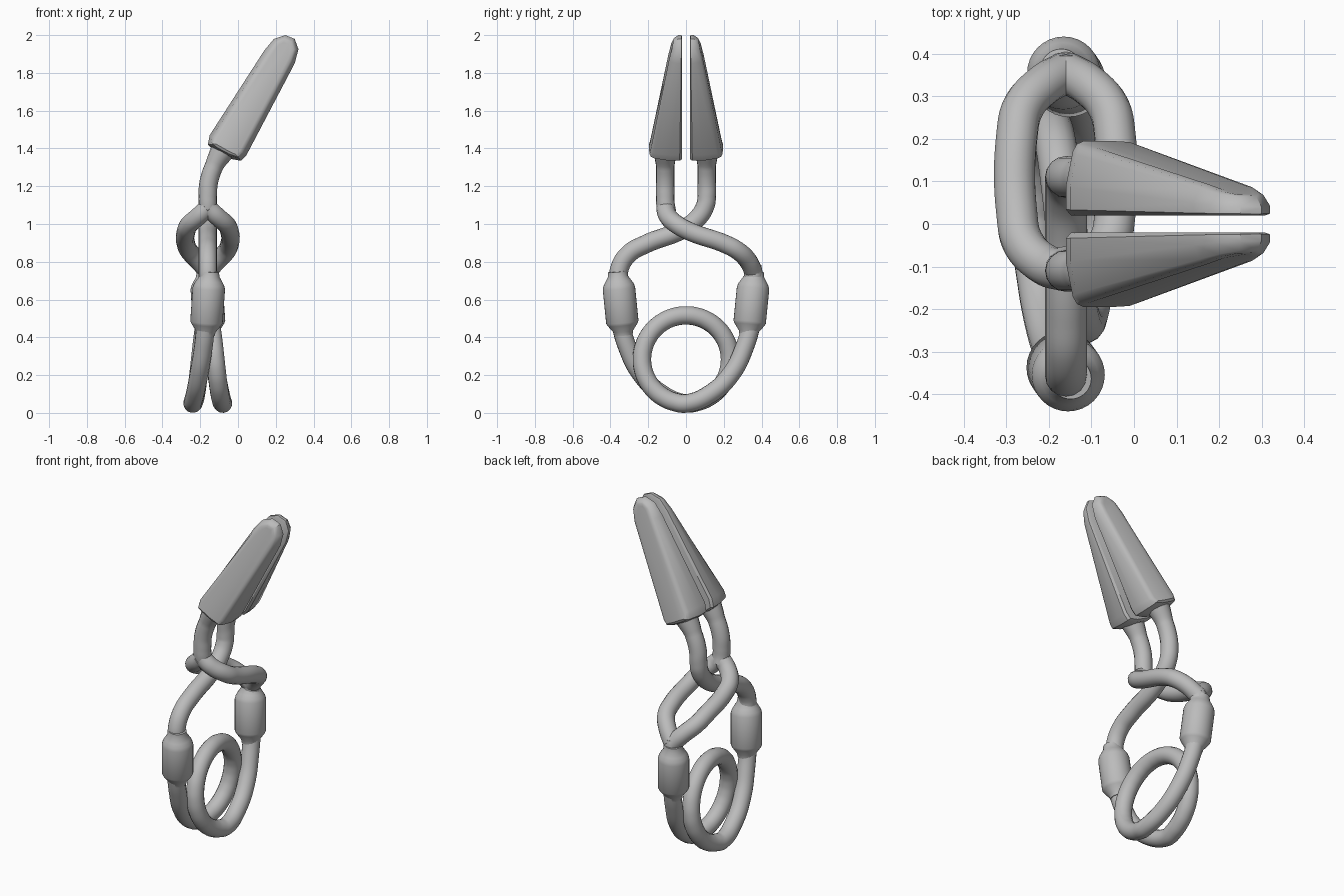
import bpy, bmesh, math
from mathutils import Vector

if "Cube" in bpy.data.objects:
    bpy.data.objects.remove(bpy.data.objects["Cube"], do_unlink=True)

grey = bpy.data.materials.new("plain grey")
grey.use_nodes = True
COLOUR = (0.5, 0.5, 0.5, 1)
grey.diffuse_color = COLOUR
grey.node_tree.nodes["Principled BSDF"].inputs["Base Color"].default_value = COLOUR

MID = -0.16   # x of the mechanism's centre plane
ROD = 0.049   # rod radius


def smooth(ob, angle=40):
    bpy.ops.object.select_all(action='DESELECT')
    ob.select_set(True)
    bpy.context.view_layer.objects.active = ob
    bpy.ops.object.shade_smooth_by_angle(angle=math.radians(angle))


def rod(name, points, end_flare=1.0):
    """Round rod through the given points, turned into a mesh."""
    curve = bpy.data.curves.new(name, 'CURVE')
    curve.dimensions = '3D'
    curve.bevel_depth = ROD
    curve.bevel_resolution = 6
    curve.resolution_u = 8
    curve.use_fill_caps = True
    spline = curve.splines.new('BEZIER')
    spline.bezier_points.add(len(points) - 1)
    for bp, co in zip(spline.bezier_points, points):
        bp.co = co
        bp.handle_left_type = bp.handle_right_type = 'AUTO'
    spline.bezier_points[-1].radius = end_flare
    ob = bpy.data.objects.new(name, curve)
    bpy.context.collection.objects.link(ob)
    bpy.ops.object.select_all(action='DESELECT')
    ob.select_set(True)
    bpy.context.view_layer.objects.active = ob
    bpy.ops.object.convert(target='MESH')
    ob = bpy.context.object
    ob.data.materials.clear()
    ob.data.materials.append(grey)
    smooth(ob)
    return ob


def mesh_object(name, bm):
    bmesh.ops.recalc_face_normals(bm, faces=bm.faces)
    mesh = bpy.data.meshes.new(name)
    bm.to_mesh(mesh)
    bm.free()
    mesh.materials.append(grey)
    ob = bpy.data.objects.new(name, mesh)
    bpy.context.collection.objects.link(ob)
    return ob


def loft(bm, rings):
    """Skin equal-length rings of points and cap both ends."""
    rows = [[bm.verts.new(p) for p in ring] for ring in rings]
    n = len(rows[0])
    for a, b in zip(rows, rows[1:]):
        for i in range(n):
            j = (i + 1) % n
            bm.faces.new((a[i], a[j], b[j], b[i]))
    bm.faces.new(rows[0])
    bm.faces.new(rows[-1])


# Coil spring: one full turn with a leg rising to each collar
def leg(side):
    return [(MID + side * dx, side * y, z) for dx, y, z in
            ((0.01, 0.35, 0.48), (0.022, 0.315, 0.36),
             (0.045, 0.245, 0.215), (0.066, 0.135, 0.105))]


turn = []
for i in range(25):
    a = math.tau * i / 24
    turn.append((MID - 0.08 + 0.16 * i / 24,
                 0.233 * math.sin(a), 0.283 - 0.233 * math.cos(a)))
rod("coil_spring", leg(-1) + turn + leg(1)[::-1])

# Collars: turned sleeves on a slightly tilted axis
SLEEVE = ((-0.17, 0.048), (-0.15, 0.052), (-0.115, 0.078), (-0.1, 0.086),
          (0.08, 0.086), (0.1, 0.08), (0.12, 0.068), (0.145, 0.052), (0.17, 0.048))
for side, name in ((-1, "front_collar"), (1, "back_collar")):
    base = Vector((MID - side * 0.0, side * 0.347, 0.58))
    axis = Vector((-side * 0.07, side * 0.1, 1)).normalized()
    u = axis.cross(Vector((0, 1, 0))).normalized()
    v = axis.cross(u)
    bm = bmesh.new()
    loft(bm, [[base + axis * t + r * (u * math.cos(math.tau * k / 32) + v * math.sin(math.tau * k / 32))
               for k in range(32)] for t, r in SLEEVE])
    smooth(mesh_object(name, bm), 50)


# Upper stems leading into the jaws
def stem(side):
    return [(MID, side * 0.11, 1.15), (MID + 0.005, side * 0.11, 1.22),
            (MID + 0.035, side * 0.11, 1.31), (MID + 0.085, side * 0.11, 1.4)]


# Single arm: front collar, through the link, to the back jaw
rod("single_arm", [(MID, -0.355, 0.68), (MID, -0.353, 0.76), (MID, -0.305, 0.84),
                   (MID, -0.21, 0.895), (MID, -0.02, 0.97), (MID, 0.065, 1.035),
                   (MID, 0.103, 1.1)] + stem(1), 1.35)

# Forked arm: back collar, two strands, rejoining under the front jaw
rod("fork_root", [(MID, 0.355, 0.68), (MID, 0.357, 0.73), (MID, 0.35, 0.775)])
for s, name in ((-1, "right_strand"), (1, "left_strand")):
    rod(name, [(MID, 0.357, 0.75), (MID + s * 0.055, 0.325, 0.81),
               (MID + s * 0.1, 0.275, 0.858), (MID + s * 0.115, 0.21, 0.893),
               (MID + s * 0.115, 0.02, 0.96), (MID + s * 0.1, -0.045, 0.995),
               (MID + s * 0.05, -0.095, 1.04), (MID, -0.11, 1.085)])
rod("fork_stem", [(MID, -0.1, 1.06), (MID, -0.108, 1.1)] + stem(-1), 1.35)

# Jaws: wedge plates with rounded edges, thin at the tip
OUTLINE = ((-0.16, 1.42), (-0.15, 1.47), (0.14, 1.92), (0.19, 1.98), (0.25, 2.0),
           (0.30, 1.98), (0.32, 1.925), (0.30, 1.85), (0.045, 1.365),
           (0.015, 1.335), (-0.04, 1.345), (-0.13, 1.39))
LOW, HIGH = Vector((-0.06, 1.43)), Vector((0.23, 1.92))
SPINE = HIGH - LOW


def jaw_ring(depth, inset):
    """Outline at a share of the local thickness, pulled toward the spine."""
    ring = []
    for p in map(Vector, OUTLINE):
        t = (p - LOW).dot(SPINE) / SPINE.length_squared
        foot = LOW + SPINE * min(max(t, 0), 1)
        off = p - foot
        q = p - off.normalized() * min(inset, off.length * 0.8)
        thick = 0.175 - 0.125 * min(max((t + 0.1) / 1.25, 0), 1)
        ring.append((q.x, 0.02 + thick * depth, q.y))
    return ring


for side, name in ((-1, "front_jaw"), (1, "back_jaw")):
    bm = bmesh.new()
    loft(bm, [[(x, side * y, z) for x, y, z in ring] for ring in
              (jaw_ring(0, 0.012), jaw_ring(0.08, 0), jaw_ring(0.4, 0),
               jaw_ring(0.86, 0.016), jaw_ring(0.96, 0.026), jaw_ring(1, 0.042))])
    smooth(mesh_object(name, bm), 35)
